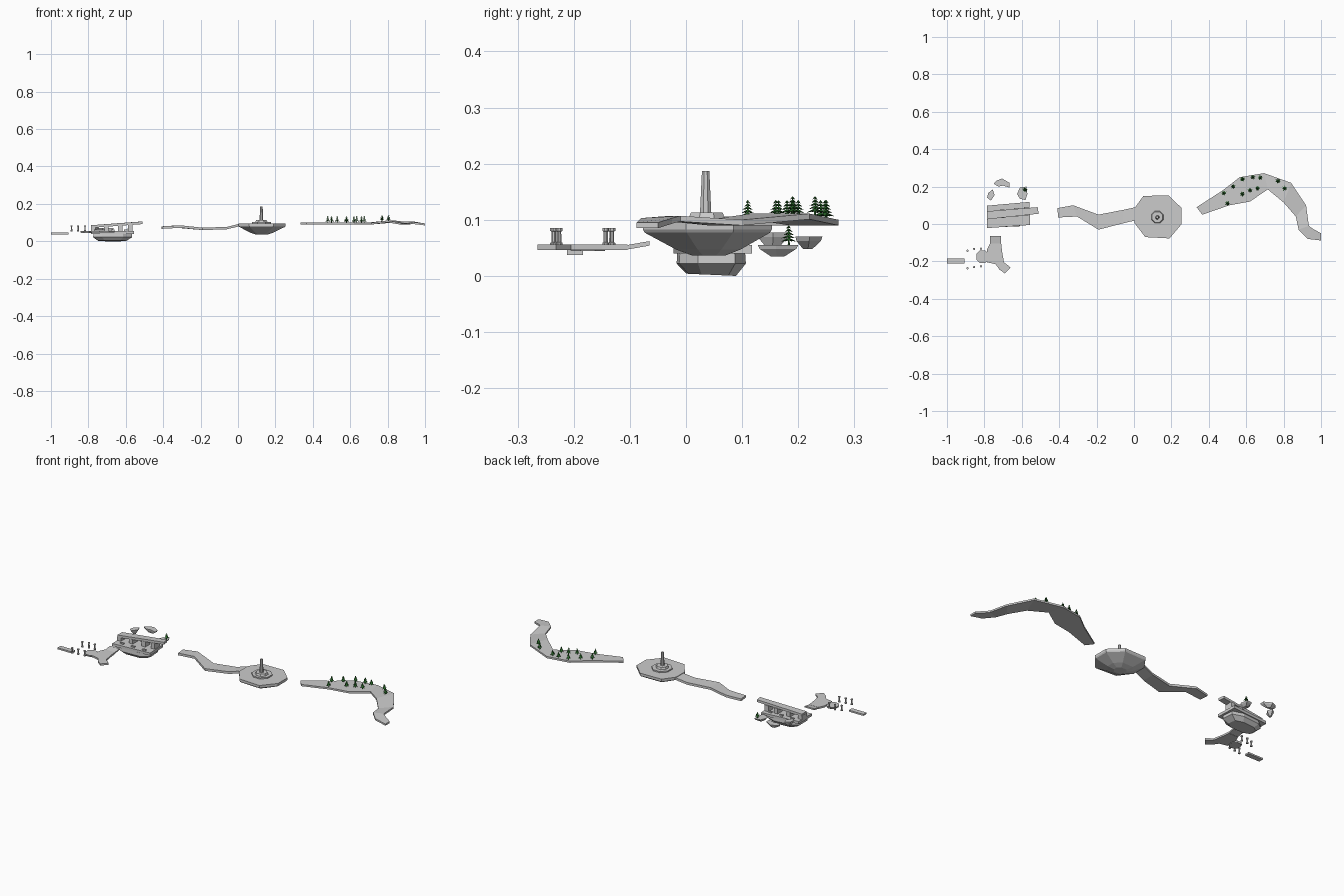
import bpy, bmesh, math, random
from mathutils import Vector, Matrix

random.seed(4)
green = bpy.data.materials.new("pine_green")
green.diffuse_color = (0.02, 0.13, 0.02, 1)


def finish(name, bm, mat=None):
    bmesh.ops.recalc_face_normals(bm, faces=bm.faces[:])
    me = bpy.data.meshes.new(name)
    bm.to_mesh(me)
    bm.free()
    ob = bpy.data.objects.new(name, me)
    bpy.context.collection.objects.link(ob)
    if mat:
        me.materials.append(mat)
    return ob


def loft(name, outline, levels):
    """Stack scaled copies of an outline; levels are (z, scale)."""
    bm = bmesh.new()
    n = len(outline)
    cx = sum(p[0] for p in outline) / n
    cy = sum(p[1] for p in outline) / n
    rings = [[bm.verts.new((cx + (x - cx) * s, cy + (y - cy) * s, z)) for x, y in outline]
             for z, s in levels]
    for a, b in zip(rings, rings[1:]):
        for i in range(n):
            j = (i + 1) % n
            bm.faces.new((a[i], a[j], b[j], b[i]))
    bm.faces.new(rings[0])
    bm.faces.new(rings[-1])
    return finish(name, bm)


def ngon(cx, cy, rx, ry, n=8, turn=0.5, jitter=0.0):
    pts = []
    for i in range(n):
        a = 2 * math.pi * (i + turn) / n
        k = 1 + random.uniform(-jitter, jitter)
        pts.append((cx + rx * k * math.cos(a), cy + ry * k * math.sin(a)))
    return pts


def path(name, sections, thick):
    """Walkway through cross sections (left x, left y, right x, right y, z)."""
    bm = bmesh.new()
    rows = []
    for ax, ay, bx, by, z in sections:
        rows.append([bm.verts.new(c) for c in ((ax, ay, z), (bx, by, z),
                                               (bx, by, z - thick), (ax, ay, z - thick))])
    for p, q in zip(rows, rows[1:]):
        for i in range(4):
            j = (i + 1) % 4
            bm.faces.new((p[i], p[j], q[j], q[i]))
    bm.faces.new(rows[0])
    bm.faces.new(rows[-1])
    return finish(name, bm)


def box(name, x0, x1, y0, y1, z0, z1):
    return loft(name, [(x0, y0), (x1, y0), (x1, y1), (x0, y1)], [(z0, 1), (z1, 1)])


def tree(name, x, y, z, h=0.036):
    """Conifer: trunk with tiers of drooping star-shaped branches."""
    bm = bmesh.new()
    bmesh.ops.create_cone(bm, cap_ends=True, segments=5, radius1=h * 0.06, radius2=h * 0.02,
                          depth=h * 0.9, matrix=Matrix.Translation((0, 0, h * 0.45)))
    for t in range(5):
        r = h * (0.43 - 0.075 * t)
        base, top = h * (0.2 + 0.16 * t), h * (0.40 + 0.15 * t)
        turn = random.random() * 6
        tip = bm.verts.new((0, 0, top))
        low = bm.verts.new((0, 0, base + h * 0.06))
        ring = []
        for i in range(14):
            a = turn + math.pi * i / 7
            out = i % 2 == 0
            k = r * (random.uniform(0.85, 1.05) if out else 0.45)
            ring.append(bm.verts.new((k * math.cos(a), k * math.sin(a),
                                      base if out else base + h * 0.1)))
        for i in range(14):
            bm.faces.new((ring[i], ring[(i + 1) % 14], tip))
            bm.faces.new((ring[(i + 1) % 14], ring[i], low))
    ob = finish(name, bm, green)
    ob.location = (x, y, z)


# Curved forest path on the right
path("forest_path", [(0.335, 0.09, 0.365, 0.05, 0.1), (0.475, 0.18, 0.51, 0.10, 0.1),
                     (0.565, 0.25, 0.62, 0.12, 0.1), (0.695, 0.272, 0.715, 0.185, 0.1),
                     (0.84, 0.22, 0.80, 0.115, 0.111), (0.92, 0.10, 0.865, 0.04, 0.1),
                     (0.935, -0.01, 0.88, -0.03, 0.107), (0.955, -0.025, 0.93, -0.08, 0.103),
                     (1.0, -0.05, 1.0, -0.088, 0.095)], 0.01)
for i, (x, y) in enumerate([(0.48, .165), (0.53, .2), (0.5, .11), (0.58, .24), (0.635, .25),
                            (0.675, .248), (0.58, .16), (0.62, .18), (0.66, .19),
                            (0.77, .23), (0.805, .19)]):
    tree(f"tree_{i}", x, y, 0.106 if x > 0.75 else 0.099)

# Octagonal central plaza with bowl-shaped underside, steps and pillar
plaza = [(0.05, 0.15), (0.185, 0.153), (0.255, 0.085), (0.255, 0.0),
         (0.19, -0.077), (0.06, -0.07), (0.003, 0.005), (0.003, 0.085)]
loft("central_plaza", plaza, [(0.036, 0.25), (0.047, 0.5), (0.077, 0.97), (0.083, 1), (0.095, 1)])
loft("plaza_step", ngon(0.125, 0.04, 0.055, 0.055), [(0.094, 1), (0.102, 1)])
loft("pillar_base", ngon(0.125, 0.037, 0.036, 0.036), [(0.1, 1), (0.113, 0.85)])
loft("pillar", ngon(0.125, 0.035, 0.011, 0.011), [(0.11, 1), (0.187, 0.65)])

# Winding path leading left from the plaza
path("winding_path", [(0.01, 0.09, 0.01, 0.02, 0.094), (-0.06, 0.075, -0.06, 0.003, 0.077),
                      (-0.19, 0.05, -0.19, -0.03, 0.073), (-0.325, 0.1, -0.305, 0.04, 0.085),
                      (-0.41, 0.085, -0.405, 0.035, 0.08)], 0.013)

# Ruined hall: rock, floor, supports and tilted upper walkway
hall = [(-0.785, -0.022), (-0.555, -0.005), (-0.56, 0.118), (-0.785, 0.098)]
loft("hall_floor", hall, [(0.04, 1), (0.055, 1)])
rock = [(-0.78, 0.0), (-0.73, -0.02), (-0.61, -0.015), (-0.56, 0.02),
        (-0.565, 0.09), (-0.63, 0.11), (-0.74, 0.1), (-0.78, 0.07)]
ob = loft("hall_rock", rock, [(0.004, 0.68), (0.022, 0.95), (0.041, 0.93)])
for v in ob.data.vertices:
    if v.co.z < 0.01:
        v.co.z += 0.045 * (0.1 - v.co.y) if v.co.y < 0.1 else 0
low = min(v.co.z for v in ob.data.vertices)
for v in ob.data.vertices:
    if v.co.z < 0.02:
        v.co.z -= low
path("upper_walkway", [(-0.785, 0.068, -0.785, 0.025, 0.086),
                       (-0.515, 0.09, -0.51, 0.055, 0.106)], 0.014)
for i, x in enumerate((-0.775, -0.705, -0.63, -0.575)):
    y = 0.047 + (x + 0.785) * 0.1
    box(f"hall_support_{i}", x - 0.012, x + 0.012, y - 0.022, y + 0.022,
        0.052, 0.076 + (x + 0.785) * 0.06)
for i, x in enumerate((-0.74, -0.67, -0.6)):
    for s, y in (("front", 0.0), ("back", 0.085)):
        box(f"{s}_floor_block_{i}", x - 0.01, x + 0.01, y, y + 0.01, 0.054, 0.062)

# Small floating islands behind the hall
isl = [(-0.75, 0.215), (-0.725, 0.2), (-0.70, 0.205), (-0.665, 0.195),
       (-0.665, 0.22), (-0.705, 0.243), (-0.735, 0.232)]
loft("rear_island", isl, [(0.048, 0.35), (0.062, 0.9), (0.07, 1)])
loft("west_island", [(-0.785, 0.14), (-0.765, 0.125), (-0.745, 0.155), (-0.755, 0.185),
                     (-0.78, 0.165)], [(0.05, 0.35), (0.069, 0.9), (0.077, 1)])
loft("tree_island", [(-0.625, 0.16), (-0.61, 0.135), (-0.58, 0.128), (-0.57, 0.16),
                     (-0.575, 0.2), (-0.61, 0.195)], [(0.035, 0.35), (0.048, 0.9), (0.055, 1)])
tree("island_tree", -0.583, 0.183, 0.054)

# Front-left terrace: sloped ramp, branching deck and small octagon
path("terrace_ramp", [(-0.77, -0.105, -0.71, -0.105, 0.055),
                      (-0.77, -0.065, -0.71, -0.065, 0.062)], 0.008)
loft("terrace", [(-0.77, -0.104), (-0.785, -0.135), (-0.785, -0.205), (-0.74, -0.215),
                 (-0.72, -0.243), (-0.69, -0.265), (-0.66, -0.232), (-0.695, -0.205),
                 (-0.705, -0.15), (-0.71, -0.104)], [(0.046, 1), (0.056, 1)])
loft("terrace_landing", ngon(-0.81, -0.175, 0.036, 0.036), [(0.044, 0.9), (0.054, 1)])
box("outer_slab", -1.0, -0.907, -0.212, -0.184, 0.037, 0.046)

# Two rows of capped posts
for s, row in (("back", [(-0.89, -0.143), (-0.855, -0.133), (-0.818, -0.132)]),
               ("front", [(-0.89, -0.236), (-0.855, -0.23), (-0.818, -0.226)])):
    for i, (x, y) in enumerate(row):
        loft(f"{s}_post_{i}", ngon(x, y, 0.0065, 0.0065),
             [(0.053, 1), (0.059, 1), (0.060, 0.65), (0.079, 0.6), (0.080, 1), (0.085, 1)])
